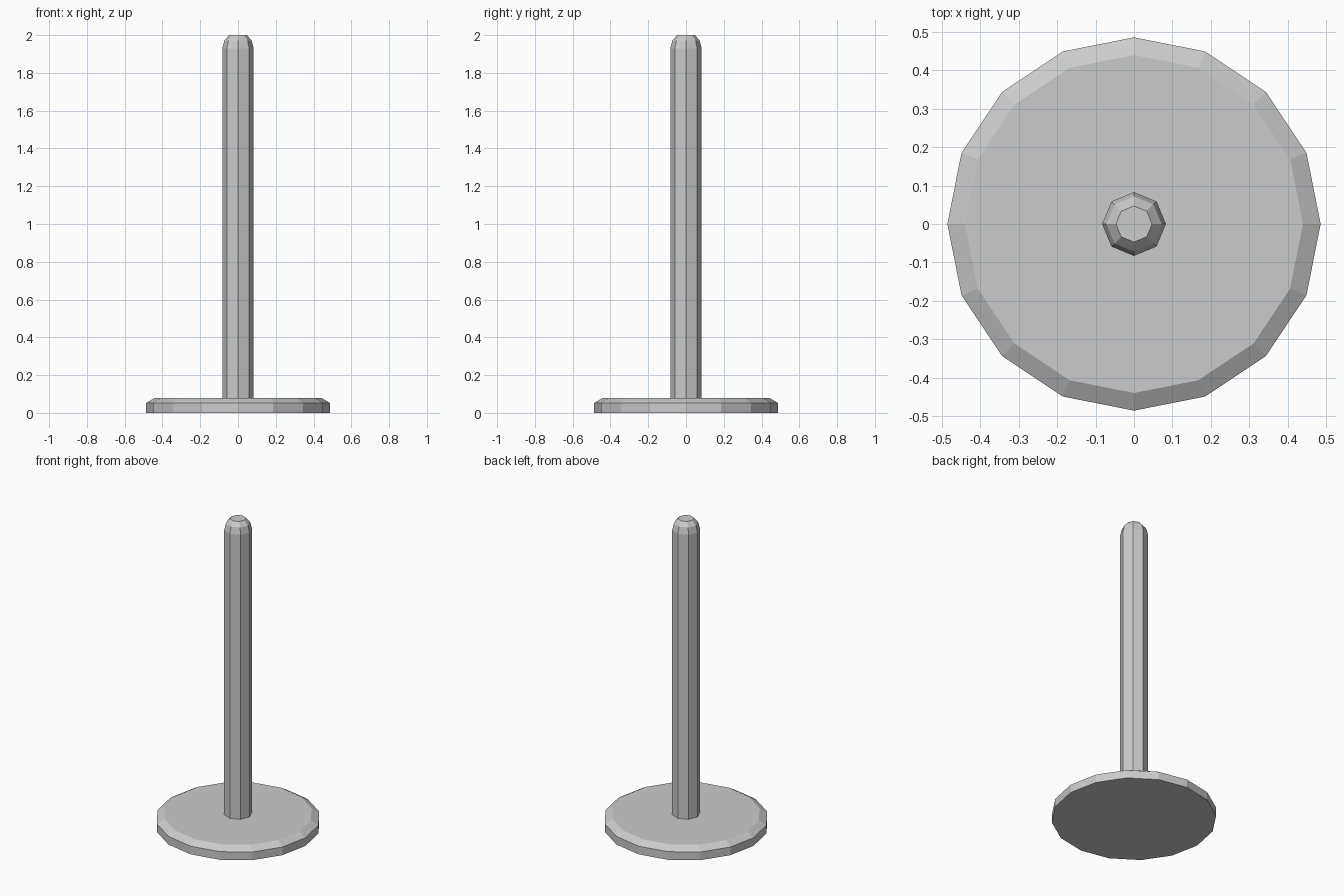
import bpy, bmesh
from math import cos, sin, tau

if "Cube" in bpy.data.objects:
    bpy.data.objects.remove(bpy.data.objects["Cube"])


def lathe(name, profile, sides):
    """Closed faceted solid from (radius, z) rings, bottom to top."""
    bm = bmesh.new()
    rings = [[bm.verts.new((r * cos(tau * i / sides), r * sin(tau * i / sides), z))
              for i in range(sides)] for r, z in profile]
    for low, high in zip(rings, rings[1:]):
        for i in range(sides):
            j = (i + 1) % sides
            bm.faces.new((low[i], low[j], high[j], high[i]))
    bm.faces.new(rings[0][::-1])
    bm.faces.new(rings[-1])
    mesh = bpy.data.meshes.new(name)
    bm.to_mesh(mesh)
    bm.free()
    obj = bpy.data.objects.new(name, mesh)
    bpy.context.collection.objects.link(obj)
    return obj


# Round foot plate with a chamfered upper rim
lathe("base_plate", [(0.486, 0), (0.486, 0.053), (0.44, 0.08)], 16)

# Octagonal upright with a rounded tip
lathe("post", [(0.083, 0.075), (0.083, 1.93), (0.072, 1.972), (0.047, 2.0)], 8)
